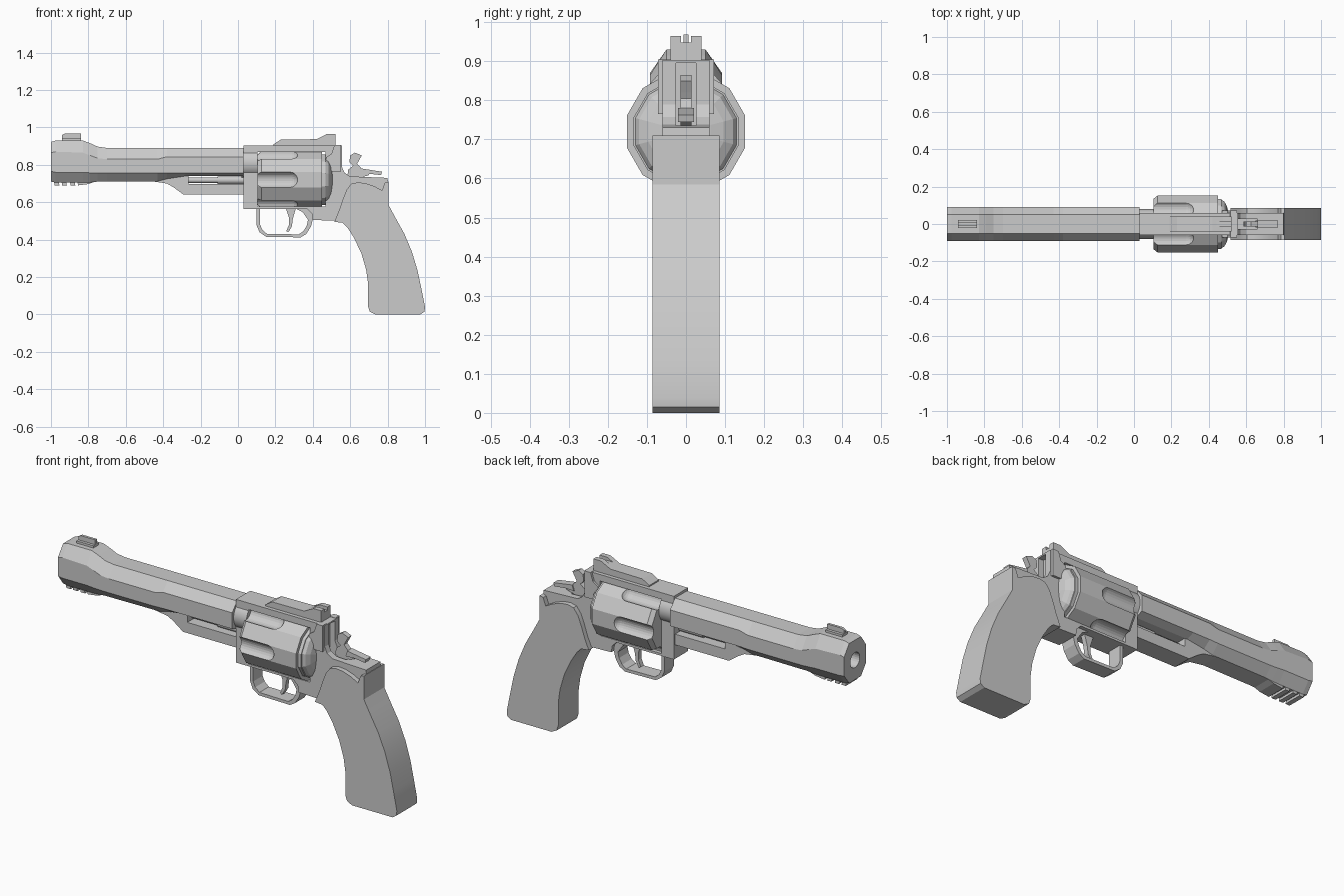
import bpy, bmesh
from math import sin, cos, pi, radians

if "Cube" in bpy.data.objects:
    bpy.data.objects.remove(bpy.data.objects["Cube"])


def finish(name, bm, smooth=None):
    bmesh.ops.recalc_face_normals(bm, faces=bm.faces)
    me = bpy.data.meshes.new(name)
    bm.to_mesh(me)
    bm.free()
    ob = bpy.data.objects.new(name, me)
    bpy.context.collection.objects.link(ob)
    if smooth:
        bpy.ops.object.select_all(action='DESELECT')
        ob.select_set(True)
        bpy.context.view_layer.objects.active = ob
        bpy.ops.object.shade_smooth_by_angle(angle=radians(smooth))
    return ob


def prism(name, pts, half, y=0, smooth=None):
    """Side profile in x, z given a thickness along y."""
    bm = bmesh.new()
    f = bm.faces.new([bm.verts.new((x, y - half, z)) for x, z in pts])
    new = bmesh.ops.extrude_face_region(bm, geom=[f])['geom']
    bmesh.ops.translate(bm, vec=(0, 2 * half, 0),
                        verts=[v for v in new if isinstance(v, bmesh.types.BMVert)])
    return finish(name, bm, smooth)


def box(name, x0, x1, z0, z1, half, y=0):
    return prism(name, [(x0, z0), (x1, z0), (x1, z1), (x0, z1)], half, y)


def skin(bm, rings):
    """Joins rings of points into a closed tube."""
    rings = [[bm.verts.new(p) for p in r] for r in rings]
    n = len(rings[0])
    for a, b in zip(rings, rings[1:]):
        for i in range(n):
            j = (i + 1) % n
            bm.faces.new((a[i], a[j], b[j], b[i]))
    bm.faces.new(rings[0])
    bm.faces.new(rings[-1][::-1])


def lathe(name, prof, z, y=0, n=24, smooth=None):
    """Turned part about an axis along x; prof holds x, radius."""
    bm = bmesh.new()
    skin(bm, [[(x, y + r * cos((i + .5) * 2 * pi / n), z + r * sin((i + .5) * 2 * pi / n))
               for i in range(n)] for x, r in prof])
    return finish(name, bm, smooth)


def cut(target, cutter):
    cutter.hide_render = True
    m = target.modifiers.new("cut", 'BOOLEAN')
    m.operation, m.solver, m.object = 'DIFFERENCE', 'EXACT', cutter
    bpy.context.view_layer.objects.active = target
    bpy.ops.object.modifier_apply(modifier=m.name)
    bpy.data.objects.remove(cutter)


# Octagonal barrel: x, top, upper side edge, lower side edge, bottom
bm = bmesh.new()
rings = []
for x, t, u, l, b in [(-1, .922, .865, .765, .71), (-.975, .93, .87, .76, .705),
                      (-.83, .93, .865, .76, .705), (-.79, .915, .85, .757, .706),
                      (-.75, .897, .835, .755, .71), (-.7, .89, .83, .755, .71),
                      (-.43, .89, .83, .755, .712), (-.38, .89, .843, .757, .725),
                      (-.28, .89, .843, .757, .74), (.03, .89, .843, .757, .74)]:
    half = [(.05, t), (.092, u), (.092, l), (.05, b)]
    rings.append([(x, y, z) for y, z in half] + [(x, -y, z) for y, z in half[::-1]])
skin(bm, rings)
barrel = finish("barrel", bm)
cut(barrel, lathe("bore_cutter", [(-1.1, .04), (-.4, .04)], .815))
lathe("barrel_shank", [(.02, .08), (.105, .08)], .81, smooth=30)

# Underlug with ejector rod slot
prism("barrel_underlug", [(-.46, .712), (-.4, .75), (-.265, .75), (-.265, .697), (.03, .697),
                          (.03, .64), (-.29, .64), (-.345, .68), (-.38, .7)], .05)
lathe("ejector_rod", [(-.27, .015), (-.11, .015), (-.11, .021), (.04, .021)], .718, n=16, smooth=30)

# Ribs under the muzzle
for x in (-.985, -.945, -.9):
    prism("muzzle_rib", [(x, .715), (x + .025, .715), (x + .03, .69), (x + .005, .69)], .05)
prism("muzzle_rib_rear", [(-.86, .715), (-.75, .715), (-.8, .697), (-.855, .69)], .05)

# Sights
prism("front_sight_base", [(-.94, .925), (-.84, .925), (-.84, .942), (-.94, .942)], .022)
prism("front_sight_blade", [(-.94, .94), (-.84, .94), (-.84, .968), (-.925, .968), (-.94, .96)], .007)
sight = prism("rear_sight", [(.19, .895), (.19, .91), (.23, .935), (.42, .937), (.475, .965),
                             (.52, .965), (.52, .895)], .04)
cut(sight, box("notch_cutter", .4, .6, .948, 1, .013))

# Frame with cylinder window and hammer slot
frame = prism("frame", [(.03, .903), (.555, .903), (.555, .79), (.57, .757), (.6, .738), (.8, .73),
                        (.803, .68), (.78, .62), (.63, .6), (.56, .5), (.4, .505), (.395, .54),
                        (.37, .565), (.03, .565)], .06)
cut(frame, box("window_cutter", .103, .468, .577, .868, .2))
cut(frame, box("hammer_slot_cutter", .525, .66, .7, .895, .026))
for s in (-1, 1):
    prism("frame_cheek", [(.47, .84), (.5, .86), (.515, .905), (.55, .905), (.55, .765), (.47, .765)],
          .017, y=s * .055)

# Twelve-sided cylinder with six flutes
cz = .72
drum = lathe("cylinder", [(.105, .14), (.125, .157), (.45, .157), (.45, .139), (.468, .139)], cz, n=12)
r = .044
end = [(.05, r)] + [(.278 + r * sin(a * pi / 12), r * cos(a * pi / 12)) for a in range(6)] + [(.322, .002)]
for k in range(6):
    a = k * pi / 3
    cut(drum, lathe("flute_cutter", end, cz + .168 * sin(a), .168 * cos(a)))
lathe("recoil_shield", [(.468, .134), (.483, .124), (.496, .1), (.505, .065)], cz, n=12)

# Trigger guard and trigger
outer = [(.1, .57), (.1, .475), (.115, .44), (.15, .415), (.335, .412), (.365, .43), (.39, .47), (.4, .51)]
inner = [(.375, .51), (.368, .475), (.35, .445), (.325, .428), (.155, .431), (.13, .452), (.118, .48), (.118, .57)]
prism("trigger_guard", outer + inner, .04)
prism("guard_rear_web", [(.3, .57), (.345, .548), (.375, .505), (.41, .505), (.41, .57)], .04)
prism("trigger", [(.255, .57), (.272, .52), (.273, .48), (.258, .445), (.27, .44), (.288, .47),
                  (.293, .51), (.31, .57)], .013)

# Hammer and thumb spur
prism("hammer", [(.595, .815), (.6, .85), (.625, .865), (.662, .85), (.645, .82), (.637, .805),
                 (.665, .775), (.7, .765), (.7, .745), (.62, .72), (.585, .74), (.59, .775), (.615, .795)], .014)
prism("hammer_spur", [(.66, .78), (.77, .763), (.765, .745), (.7, .752), (.65, .75)], .02)

# Grip
prism("grip", [(.515, .495), (.54, .555), (.56, .615), (.58, .665), (.605, .698), (.64, .706),
               (.68, .702), (.73, .685), (.77, .663), (.785, .705), (.805, .71), (.805, .585), (.84, .52),
               (.89, .43), (.93, .335), (.96, .235), (.98, .14), (1, .04), (.997, .015), (.975, 0),
               (.735, 0), (.705, .015), (.695, .045), (.695, .17), (.685, .24), (.66, .325), (.62, .41),
               (.585, .465), (.56, .49)], .086, smooth=20)
